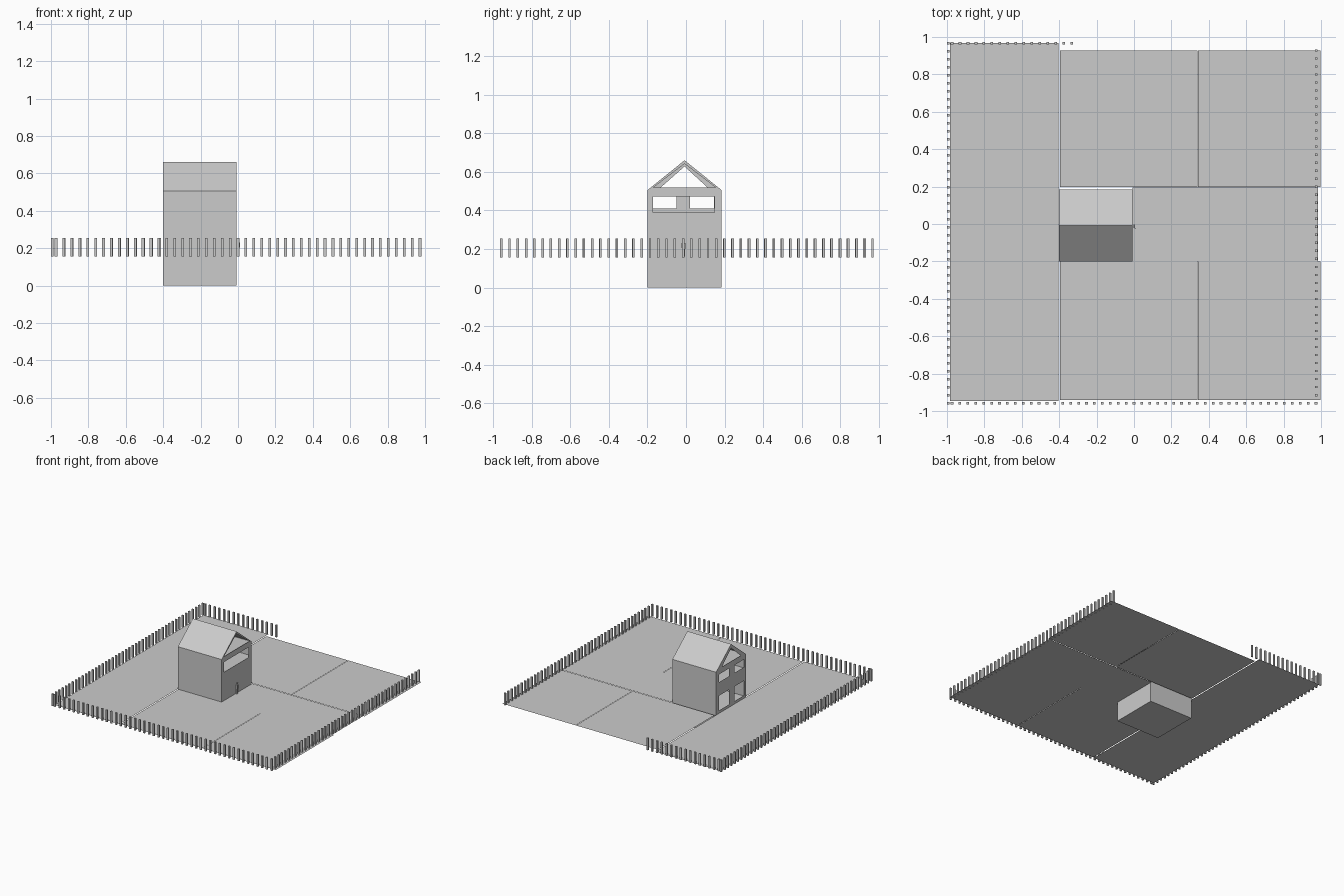
import bpy, bmesh
from mathutils import Vector

if "Cube" in bpy.data.objects:
    bpy.data.objects.remove(bpy.data.objects["Cube"])

grey = bpy.data.materials.new("light_grey")
grey.diffuse_color = (0.6, 0.6, 0.6, 1)
grey.use_nodes = True
grey.node_tree.nodes["Principled BSDF"].inputs["Base Color"].default_value = grey.diffuse_color

X0, X1 = -0.40, -0.007          # house ends
Y0, Y1 = -0.20, 0.185           # house sides
EAVE, RIDGE, GROUND = 0.505, 0.66, 0.16
YM = (Y0 + Y1) / 2


def finish(name, bm):
    me = bpy.data.meshes.new(name)
    bm.to_mesh(me)
    bm.free()
    me.materials.append(grey)
    ob = bpy.data.objects.new(name, me)
    bpy.context.collection.objects.link(ob)
    return ob


def sheets(name, polys):
    bm = bmesh.new()
    for p in polys:
        bm.faces.new([bm.verts.new(v) for v in p])
    return finish(name, bm)


def flat(x0, x1, y0, y1, z):
    return [(x0, y0, z), (x1, y0, z), (x1, y1, z), (x0, y1, z)]


def add_box(bm, x0, x1, y0, y1, z0, z1):
    vs = bmesh.ops.create_cube(bm, size=1)["verts"]
    for v in vs:
        v.co = Vector(((x0 + x1) / 2 + v.co.x * (x1 - x0),
                       (y0 + y1) / 2 + v.co.y * (y1 - y0),
                       (z0 + z1) / 2 + v.co.z * (z1 - z0)))


def rect(y0, y1, z0, z1):
    return [(y0, z0), (y1, z0), (y1, z1), (y0, z1)]


def end_wall(name, x, facing, holes):
    # gable-shaped wall in the y-z plane with openings
    bm = bmesh.new()
    outline = [(Y0, 0), (Y1, 0), (Y1, EAVE), (YM, RIDGE), (Y0, EAVE)]
    edges = []
    for loop in [outline] + holes:
        vs = [bm.verts.new((x, y, z)) for y, z in loop]
        edges += [bm.edges.new((vs[i - 1], vs[i])) for i in range(len(vs))]
    bmesh.ops.triangle_fill(bm, use_beauty=True, use_dissolve=False, edges=edges)
    bm.normal_update()
    for f in bm.faces:
        if f.normal.x * facing < 0:
            f.normal_flip()
    return finish(name, bm)


# Ground plates, separated by narrow seams
sheets("ground_plates", [
    flat(-0.985, -0.403, -0.945, 0.967, GROUND),
    flat(-0.395, 0.339, 0.198, 0.928, GROUND),
    flat(0.341, 0.997, 0.198, 0.928, GROUND),
    flat(X1, 0.985, Y0, 0.194, GROUND),
    flat(-0.395, 0.339, -0.94, Y0, GROUND),
    flat(0.341, 0.997, -0.94, Y0, GROUND),
])

# House end walls
end_wall("right_end_wall", X1, 1, [
    rect(-0.17, 0.147, 0.39, 0.473),
    [(-0.17, 0.518), (0.155, 0.518), (YM, 0.642)],
])
windows = [rect(a, b, z0, z1) for a, b in ((-0.17, -0.05), (0.02, 0.145))
           for z0, z1 in ((0.18, 0.30), (0.41, 0.473))]
end_wall("left_end_wall", X0, -1, windows + [
    [(-0.13, 0.52), (0.11, 0.52), (YM, 0.628)]])

# House side walls, base, floors and roof
sheets("side_walls", [
    [(X0, Y0, 0), (X1, Y0, 0), (X1, Y0, EAVE), (X0, Y0, EAVE)],
    [(X1, Y1, 0), (X0, Y1, 0), (X0, Y1, EAVE), (X1, Y1, EAVE)],
])
sheets("basement_base", [flat(X0, X1, Y0, Y1, 0)[::-1]])
sheets("floors", [flat(X0, X1, Y0, Y1, z) for z in (GROUND, 0.388, 0.503)])
sheets("roof", [
    [(X0, Y0, EAVE), (X1, Y0, EAVE), (X1, YM, RIDGE), (X0, YM, RIDGE)],
    [(X1, Y1, EAVE), (X0, Y1, EAVE), (X0, YM, RIDGE), (X1, YM, RIDGE)],
])


# Fence pickets along the edges
def fence(name, start, end, count):
    bm = bmesh.new()
    a, b = Vector(start), Vector(end)
    for i in range(count):
        p = a.lerp(b, i / (count - 1))
        add_box(bm, p.x - 0.007, p.x + 0.007, p.y - 0.006, p.y + 0.006, 0.156, 0.254)
    finish(name, bm)


fence("front_fence", (-0.973, -0.958), (0.973, -0.958), 47)
fence("back_fence", (-0.973, 0.967), (-0.333, 0.967), 16)
fence("left_fence", (-0.993, -0.958), (-0.993, 0.967), 46)
fence("right_fence", (0.975, -0.915), (0.975, 0.928), 44)

# Tiny standing figure beside the right end wall
bm = bmesh.new()
for y in (-0.017, -0.007):
    add_box(bm, -0.003, 0.005, y - 0.003, y + 0.003, GROUND, 0.2)
add_box(bm, -0.004, 0.006, -0.021, -0.003, 0.2, 0.232)
add_box(bm, 0.002, 0.012, -0.024, -0.021, 0.205, 0.23)
add_box(bm, -0.003, 0.006, -0.016, -0.008, 0.234, 0.247)
finish("standing_figure", bm)
